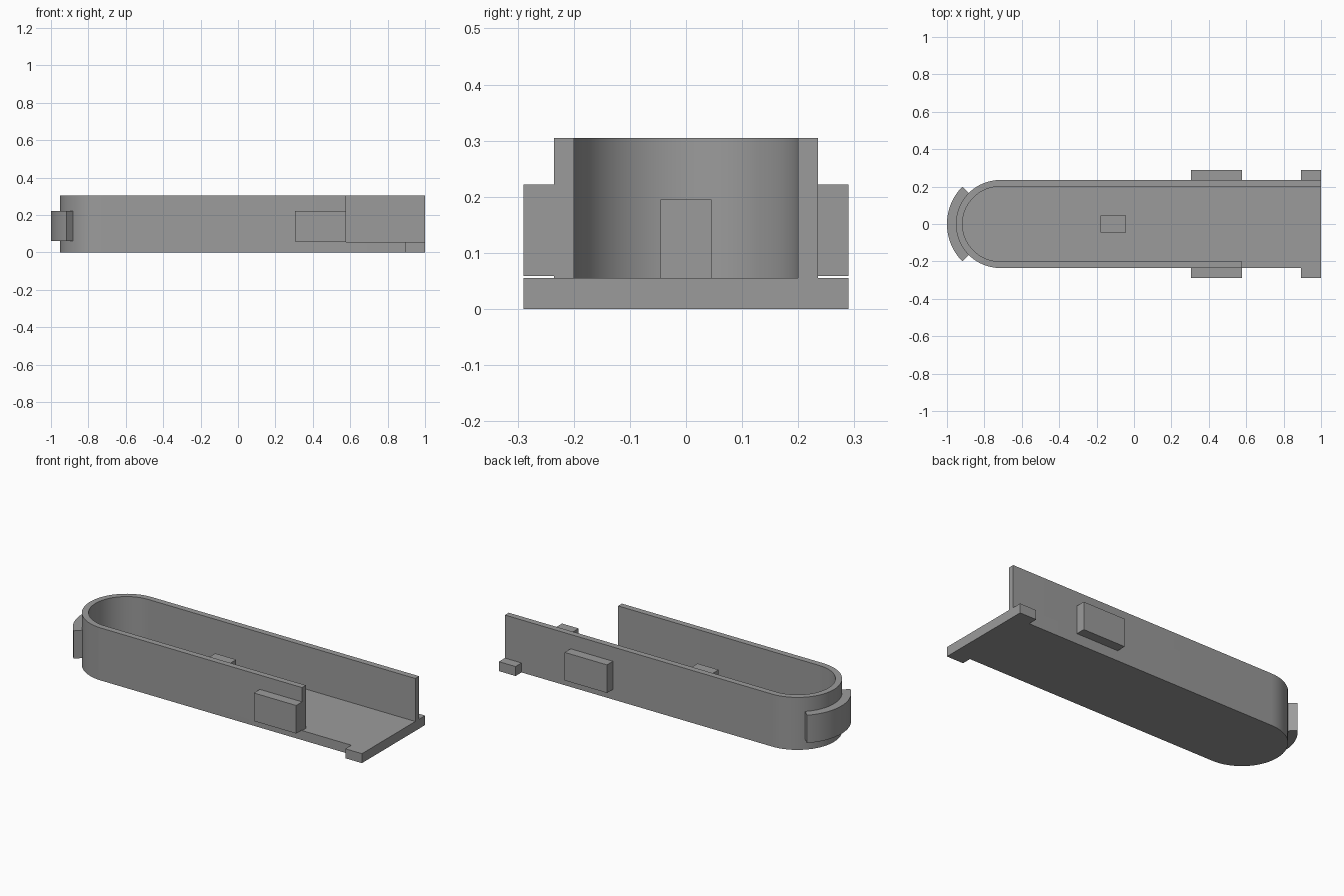
import bpy
import bmesh
import math

if "Cube" in bpy.data.objects:
    bpy.data.objects.remove(bpy.data.objects["Cube"])

CX = -0.717                 # centre of the rounded end
R_OUT, R_IN = 0.235, 0.2    # outer and inner wall radius
FLOOR, TOP = 0.055, 0.305

grey = bpy.data.materials.new("plain grey")
grey.diffuse_color = (0.33, 0.33, 0.33, 1)
grey.use_nodes = True
grey.node_tree.nodes["Principled BSDF"].inputs["Base Color"].default_value = grey.diffuse_color


def arc(radius, start, end, steps=32):
    """Points on an arc about the rounded end, angles in degrees."""
    angles = [math.radians(start + (end - start) * i / steps) for i in range(steps + 1)]
    return [(CX + radius * math.cos(a), radius * math.sin(a)) for a in angles]


def prism(name, outline, z0, z1):
    """Extrude a flat outline from z0 to z1."""
    bm = bmesh.new()
    face = bm.faces.new([bm.verts.new((x, y, z0)) for x, y in outline])
    new = bmesh.ops.extrude_face_region(bm, geom=[face])["geom"]
    bmesh.ops.translate(bm, vec=(0, 0, z1 - z0),
                        verts=[v for v in new if isinstance(v, bmesh.types.BMVert)])
    bmesh.ops.recalc_face_normals(bm, faces=bm.faces)
    mesh = bpy.data.meshes.new(name)
    bm.to_mesh(mesh)
    bm.free()
    mesh.materials.append(grey)
    obj = bpy.data.objects.new(name, mesh)
    bpy.context.collection.objects.link(obj)
    return obj


def box(name, x0, x1, y0, y1, z0, z1):
    return prism(name, [(x0, y0), (x1, y0), (x1, y1), (x0, y1)], z0, z1)


def activate(obj):
    bpy.ops.object.select_all(action='DESELECT')
    obj.select_set(True)
    bpy.context.view_layer.objects.active = obj


def combine(target, other, operation):
    mod = target.modifiers.new(operation, 'BOOLEAN')
    mod.operation, mod.solver, mod.object = operation, 'EXACT', other
    activate(target)
    bpy.ops.object.modifier_apply(modifier=mod.name)
    bpy.data.objects.remove(other, do_unlink=True)


# Tray: long block with one rounded end
tray = prism("tray", arc(R_OUT, 90, 270) + [(1, -R_OUT), (1, R_OUT)], 0, TOP)

# Cavity, open at the right end, with the front wall cut short
cavity = prism("cavity_cutter", arc(R_IN, 90, 270) + [
    (0.577, -R_IN), (0.577, -0.5), (1.2, -0.5), (1.2, R_IN)], FLOOR, 0.6)
combine(tray, cavity, 'DIFFERENCE')

# Floor tabs sticking out on both sides of the open end
combine(tray, box("floor_tabs", 0.893, 1, -0.29, 0.29, 0, FLOOR), 'UNION')

# Curved bumper around the rounded end
bumper = prism("end_bumper", arc(0.283, 135, 225) + arc(R_OUT - 0.003, 225, 135), 0.06, 0.222)

# Side blocks on both walls
for name, side in (("front_side_block", -1), ("back_side_block", 1)):
    ys = sorted((side * R_OUT, side * 0.29))
    box(name, 0.305, 0.577, *ys, 0.059, 0.222)

# Small post standing on the floor
box("floor_post", -0.178, -0.043, -0.045, 0.045, FLOOR, 0.195)

# Smooth the curved walls, keep the edges sharp
for obj in (tray, bumper):
    activate(obj)
    bpy.ops.object.shade_smooth_by_angle(angle=math.radians(30))
